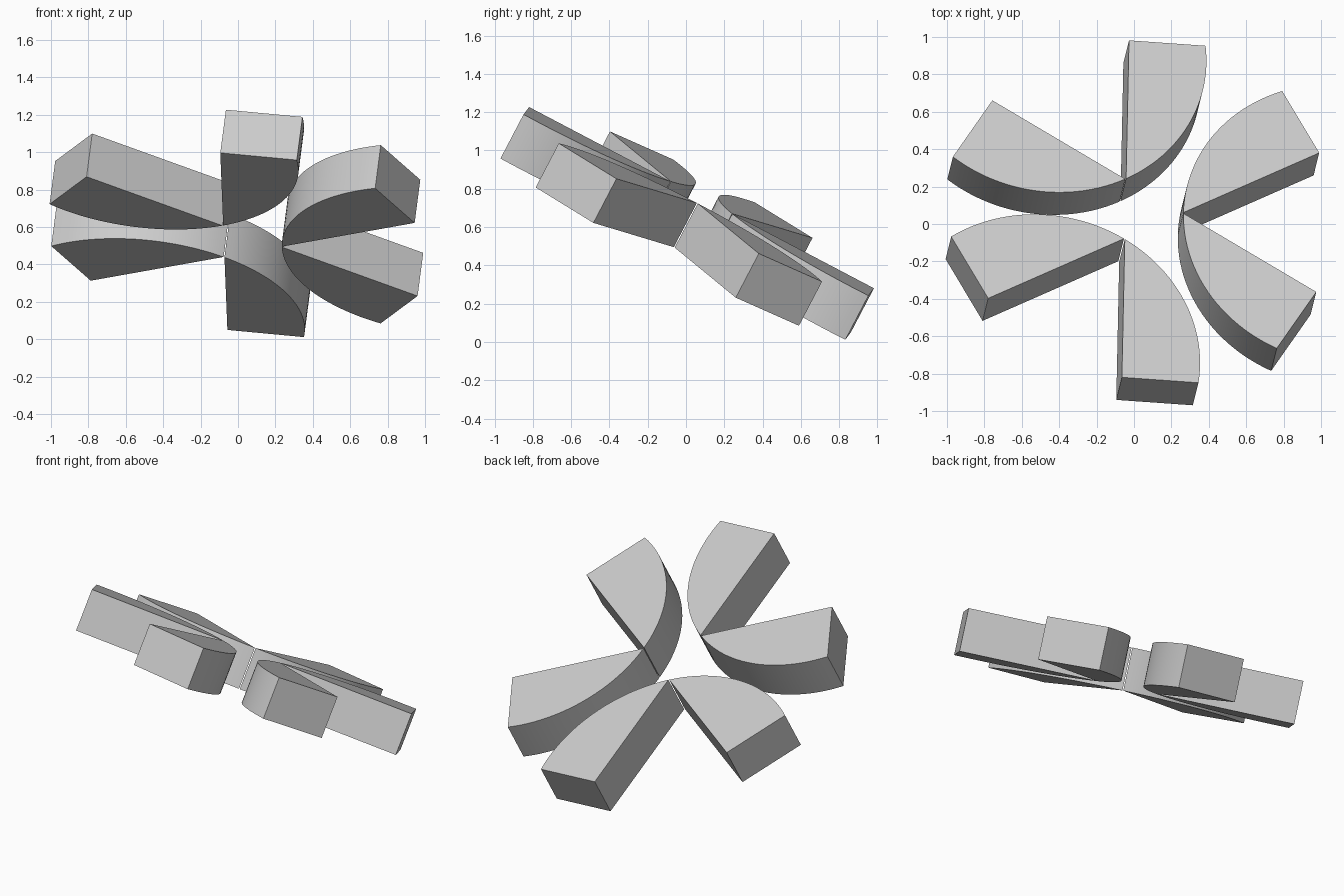
import bpy, bmesh, math
from mathutils import Vector, Matrix

if "Cube" in bpy.data.objects:
    bpy.data.objects.remove(bpy.data.objects["Cube"])

LENGTH, WIDTH, DEPTH, SAGITTA = 0.835, 0.412, 0.262, 0.14
RING, GAP, STEPS = 0.211, 0.003, 24

grey = bpy.data.materials.new("light_grey")
grey.use_nodes = True
colour = (0.6, 0.6, 0.6, 1)
grey.diffuse_color = colour
grey.node_tree.nodes["Principled BSDF"].inputs["Base Color"].default_value = colour


def petal_outline():
    """Half-petal: straight edge along +x, square end, circular arc back to the tip."""
    corner = Vector((LENGTH, WIDTH))
    half = corner.length / 2
    radius = (half ** 2 + SAGITTA ** 2) / (2 * SAGITTA)
    along = corner.normalized()
    out = Vector((-along.y, along.x))
    centre = corner / 2 - out * (radius - SAGITTA)
    sweep = math.asin(half / radius)
    points = [Vector((0, 0)), Vector((LENGTH, 0))]
    for i in range(STEPS):
        a = sweep * (1 - 2 * i / STEPS)
        points.append(centre + radius * (along * math.sin(a) + out * math.cos(a)))
    return points


def make_petal(name, matrix, side):
    bm = bmesh.new()
    verts = [bm.verts.new((p.x, side * (p.y + GAP), 0)) for p in petal_outline()]
    face = bm.faces.new(verts)
    moved = bmesh.ops.extrude_face_region(bm, geom=[face])["geom"]
    bmesh.ops.translate(bm, vec=(0, 0, -DEPTH),
                        verts=[v for v in moved if isinstance(v, bmesh.types.BMVert)])
    bmesh.ops.recalc_face_normals(bm, faces=bm.faces)
    mesh = bpy.data.meshes.new(name)
    bm.to_mesh(mesh)
    bm.free()
    mesh.materials.append(grey)
    obj = bpy.data.objects.new(name, mesh)
    bpy.context.collection.objects.link(obj)
    obj.matrix_world = matrix
    bpy.ops.object.select_all(action="DESELECT")
    obj.select_set(True)
    bpy.context.view_layer.objects.active = obj
    bpy.ops.object.shade_smooth_by_angle(angle=math.radians(30))


# Tilted plane that carries the whole flower
normal = Vector((0.115, 0.46, 0.88))
tilt = Vector((0, 0, 1)).rotation_difference(normal).to_matrix().to_4x4()
plane = Matrix.Translation((0, 0, 0.79)) @ tilt @ Matrix.Translation((0.059, 0.085, 0))

# Three pairs of mirrored half-petals, each pair sharing a tip
for k, place in enumerate(("left", "back", "right")):
    pair = (plane @ Matrix.Rotation(math.radians(120 * k - 2.7), 4, "Z")
            @ Matrix.Translation((RING, 0, 0)))
    for side, label in ((1, "a"), (-1, "b")):
        turn = Matrix.Rotation(math.radians(30 * side), 4, "Z")
        make_petal(f"{place}_petal_{label}", pair @ turn, side)
